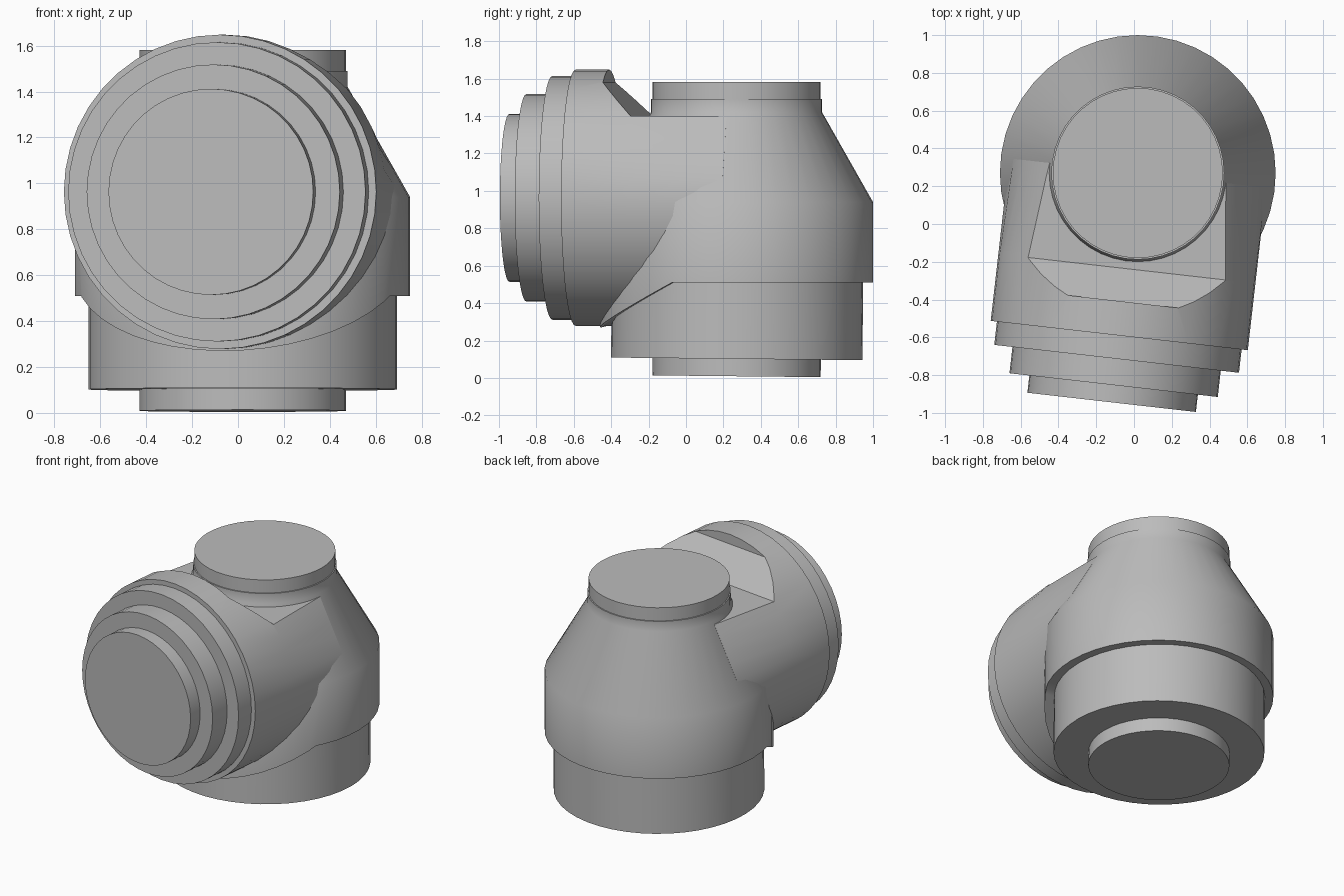
import bpy
import bmesh
import math
from mathutils import Matrix, Vector

if "Cube" in bpy.data.objects:
    bpy.data.objects.remove(bpy.data.objects["Cube"], do_unlink=True)

SIDES = 44
CENTRE = Vector((0.02, 0.27, 0))
AXIS_Z = 0.963          # height of the sideways drum's axis
YAW = math.radians(-6.5)

grey = bpy.data.materials.new("plain_grey")
grey.use_nodes = True
grey.diffuse_color = (0.5, 0.5, 0.5, 1)
grey.node_tree.nodes["Principled BSDF"].inputs["Base Color"].default_value = (0.5, 0.5, 0.5, 1)

# Upright frame, slightly leaning frame for the foot, and the frame of the
# sideways drum: local z runs out to the front, local y points up
upright = Matrix.Translation(CENTRE)
leaning = upright @ Matrix.Rotation(math.radians(-0.6), 4, "X")
yawed = upright @ Matrix.Rotation(YAW, 4, "Z")
sideways = (Matrix.Translation(CENTRE + Vector((0, 0, AXIS_Z)))
            @ Matrix.Rotation(YAW, 4, "Z") @ Matrix.Rotation(math.pi / 2, 4, "X"))


def finish(name, bm, frame):
    bmesh.ops.recalc_face_normals(bm, faces=bm.faces)
    mesh = bpy.data.meshes.new(name)
    bm.to_mesh(mesh)
    bm.free()
    mesh.materials.append(grey)
    ob = bpy.data.objects.new(name, mesh)
    bpy.context.collection.objects.link(ob)
    ob.matrix_world = frame
    return ob


def lathe(name, profile, frame, adjust=None):
    """Closed turned solid from (radius, height) points."""
    bm = bmesh.new()
    rings = []
    for r, h in profile:
        ring = []
        for i in range(SIDES):
            a = math.tau * i / SIDES
            co = Vector((r * math.cos(a), r * math.sin(a), h))
            ring.append(bm.verts.new(adjust(co) if adjust else co))
        rings.append(ring)
    for low, high in zip(rings, rings[1:]):
        for i in range(SIDES):
            j = (i + 1) % SIDES
            bm.faces.new((low[i], low[j], high[j], high[i]))
    bm.faces.new(rings[0][::-1])
    bm.faces.new(rings[-1])
    return finish(name, bm, frame)


def prism(name, outline, frame):
    """Wide cutter: (forward, up) outline extruded across x."""
    bm = bmesh.new()
    face = bm.faces.new([bm.verts.new((-1.2, up, fwd)) for fwd, up in outline])
    ext = bmesh.ops.extrude_face_region(bm, geom=[face])
    bmesh.ops.translate(bm, vec=(2.4, 0, 0),
                        verts=[v for v in ext["geom"] if isinstance(v, bmesh.types.BMVert)])
    ob = finish(name, bm, frame)
    ob.hide_render = True
    return ob


def activate(ob):
    bpy.ops.object.select_all(action="DESELECT")
    ob.select_set(True)
    bpy.context.view_layer.objects.active = ob


def cut(ob, cutter):
    mod = ob.modifiers.new("cut", "BOOLEAN")
    mod.operation = "DIFFERENCE"
    mod.solver = "EXACT"
    mod.object = cutter
    activate(ob)
    bpy.ops.object.modifier_apply(modifier=mod.name)
    bpy.data.objects.remove(cutter, do_unlink=True)


CONE_LOW, CONE_HIGH = (0.73, 0.94), (0.458, 1.42)


def cone_radius(z):
    f = (z - CONE_LOW[1]) / (CONE_HIGH[1] - CONE_LOW[1])
    return CONE_LOW[0] + (CONE_HIGH[0] - CONE_LOW[0]) * min(max(f, 0), 1)


# Upright body with cone, collar and cap
body = lathe("main_body", [(0.73, 0.2), CONE_LOW, CONE_HIGH, (0.458, 1.49)], upright)
cap = lathe("top_cap", [(0.45, 1.45), (0.45, 1.582)], upright)

# Body underside: level at the back, dipping towards the front
lift = sideways @ Matrix.Translation((0, -AXIS_Z, 0))
cut(body, prism("underside_cutter",
                [(-1, 0.1), (-1, 0.51), (0.27, 0.51), (0.9, 0.181), (0.9, 0.1)], lift))

# Foot
foot = lathe("lower_drum", [(0.672, 0.102), (0.672, 0.56)], leaning)
base = lathe("base_disc", [(0.45, 0.009), (0.45, 0.15)], leaning)


# Sideways barrel, its back end blended into the cone
def blend(co):
    if co.z < 0.01:
        limit = cone_radius(co.y + AXIS_Z)
        co.x = max(-limit, min(limit, co.x))
    return co


barrel = lathe("side_barrel", [(0.685, 0), (0.685, 0.51), (0.685, 0.866)], sideways, blend)

# Level notch, slope and upright wall on top of the barrel
cut(barrel, prism("notch_cutter",
                  [(-0.2, 1.40), (0.51, 1.40), (0.685, 1.58), (0.685, 1.9), (-0.2, 1.9)], lift))

# Stepped discs on the barrel's front
discs = [lathe(name, [(r, 0.8), (r, end)], sideways)
         for name, r, end in (("outer_disc", 0.652, 0.99),
                              ("middle_disc", 0.555, 1.13),
                              ("inner_disc", 0.449, 1.222))]

for ob in [body, cap, foot, base, barrel] + discs:
    activate(ob)
    bpy.ops.object.shade_smooth_by_angle(angle=math.radians(35))
